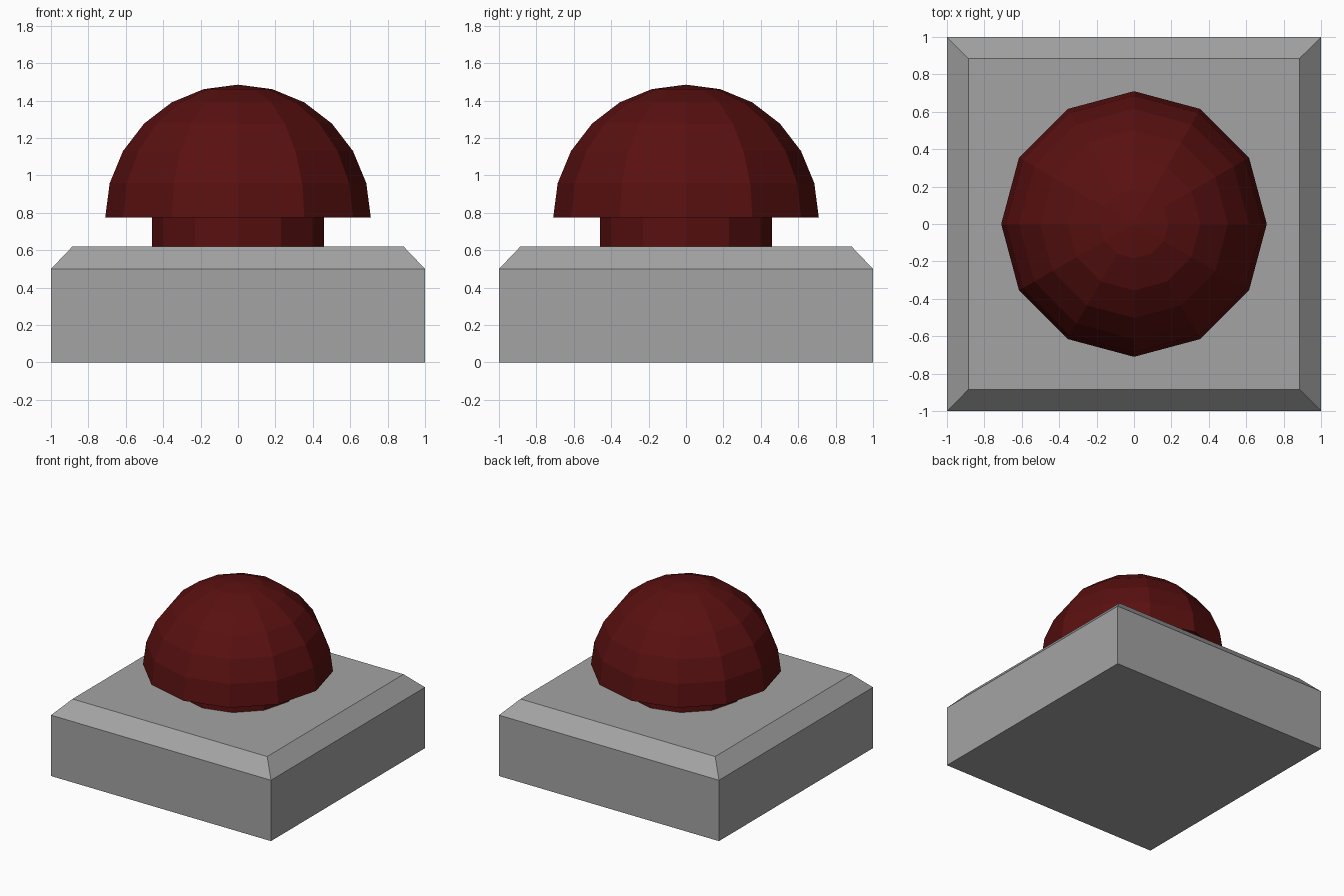
import bpy
import bmesh
from math import sin, cos, pi

cube = bpy.data.objects.get("Cube")
if cube:
    bpy.data.objects.remove(cube, do_unlink=True)


def make_material(name, rgb):
    mat = bpy.data.materials.new(name)
    mat.use_nodes = True
    colour = (*rgb, 1.0)
    mat.diffuse_color = colour
    mat.node_tree.nodes["Principled BSDF"].inputs["Base Color"].default_value = colour
    return mat


def stacked_rings(name, profile, sides, turn, mat):
    """Flat-faced solid of rings (radius, height), capped at both ends."""
    bm = bmesh.new()
    rings = []
    for r, z in profile:
        if r < 1e-6:
            rings.append([bm.verts.new((0, 0, z))])
            continue
        angles = [turn + 2 * pi * i / sides for i in range(sides)]
        rings.append([bm.verts.new((r * cos(a), r * sin(a), z)) for a in angles])
    for low, high in zip(rings, rings[1:]):
        for i in range(sides):
            j = (i + 1) % sides
            if len(high) == 1:
                bm.faces.new((low[i], low[j], high[0]))
            else:
                bm.faces.new((low[i], low[j], high[j], high[i]))
    bm.faces.new(rings[0][::-1])
    if len(rings[-1]) > 1:
        bm.faces.new(rings[-1])
    mesh = bpy.data.meshes.new(name)
    bm.to_mesh(mesh)
    bm.free()
    mesh.materials.append(mat)
    obj = bpy.data.objects.new(name, mesh)
    bpy.context.collection.objects.link(obj)
    return obj


grey = make_material("grey", (0.37, 0.37, 0.37))
red = make_material("dark red", (0.1, 0.005, 0.005))

# Square base with a chamfered top edge
diag = 2 ** 0.5
stacked_rings("base", [(diag, 0), (diag, 0.5), (0.885 * diag, 0.62)], 4, pi / 4, grey)

# Short stem under the button
stacked_rings("stem", [(0.46, 0.62), (0.46, 0.775)], 12, 0, red)

# Faceted half-sphere button
radius, steps = 0.71, 6
dome = [(radius * cos(pi / 2 * i / steps), 0.775 + radius * sin(pi / 2 * i / steps))
        for i in range(steps + 1)]
stacked_rings("button_dome", dome, 12, 0, red)
